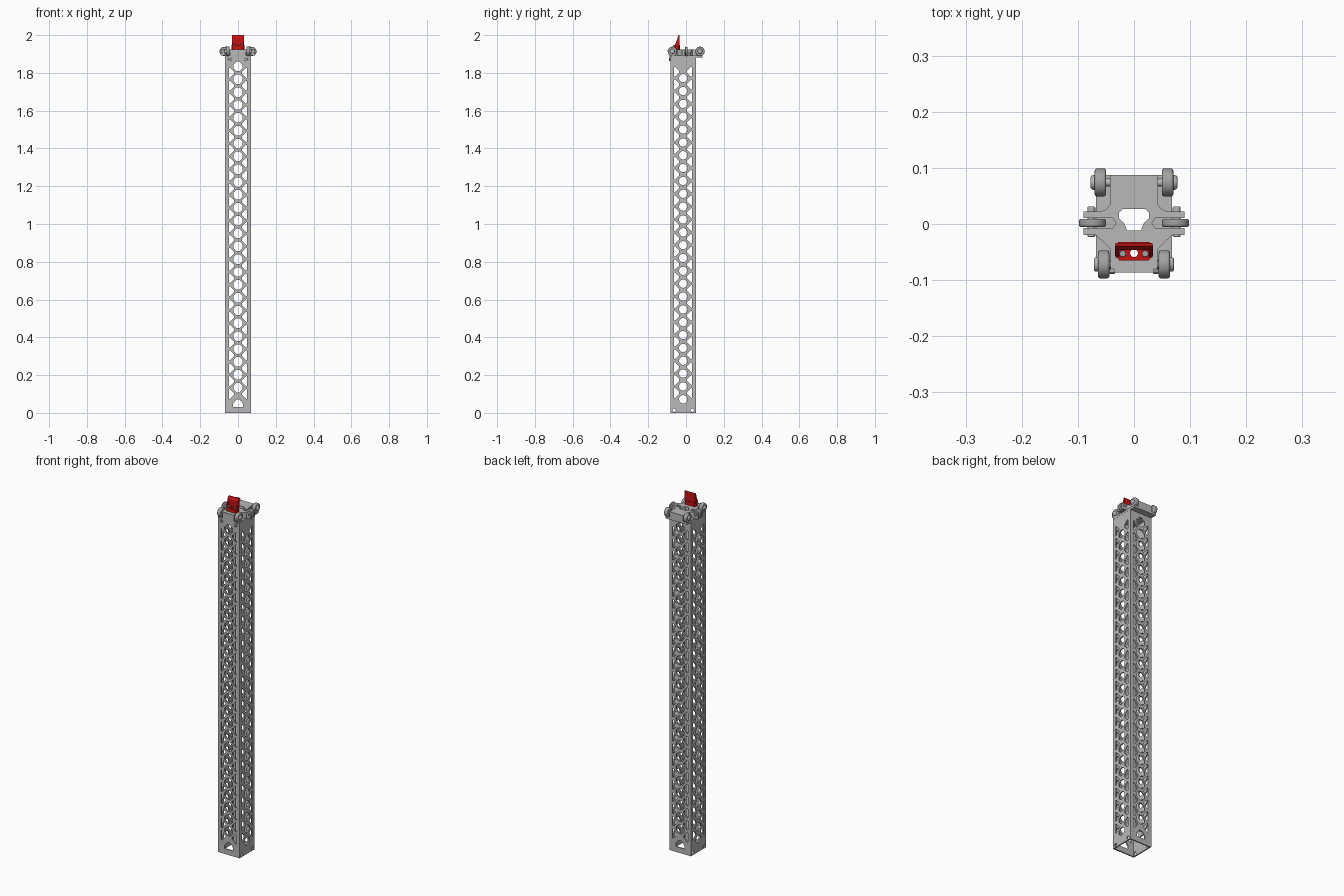
import bpy, math
from mathutils import Matrix, Vector

if "Cube" in bpy.data.objects:
    bpy.data.objects.remove(bpy.data.objects["Cube"])

def material(name, rgb):
    m = bpy.data.materials.new(name)
    m.diffuse_color = (*rgb, 1)
    m.use_nodes = True
    m.node_tree.nodes["Principled BSDF"].inputs["Base Color"].default_value = m.diffuse_color
    return m

ALU = material("light grey metal", (0.48, 0.48, 0.48))
STEEL = material("mid grey metal", (0.36, 0.36, 0.36))
RED = material("red", (0.58, 0.006, 0.006))

UPRIGHT = Matrix.Rotation(math.pi / 2, 4, 'X')      # local (x, y) becomes (x, z)
SIDEWAYS = Matrix.Rotation(math.pi / 2, 4, 'Z') @ UPRIGHT  # local (x, y) becomes (y, z)

def circle(x, y, r, n=20):
    return [(x + r * math.cos(2 * math.pi * i / n), y + r * math.sin(2 * math.pi * i / n))
            for i in range(n)]

def sheet(name, loops, thick, matrix, mat):
    """Flat plate from an outline followed by hole outlines."""
    cu = bpy.data.curves.new(name, 'CURVE')
    cu.dimensions, cu.fill_mode, cu.extrude = '2D', 'BOTH', thick / 2
    for pts in loops:
        sp = cu.splines.new('POLY')
        sp.points.add(len(pts) - 1)
        for p, (x, y) in zip(sp.points, pts):
            p.co = (x, y, 0, 1)
        sp.use_cyclic_u = True
    tmp = bpy.data.objects.new(name + "_outline", cu)
    bpy.context.collection.objects.link(tmp)
    dg = bpy.context.evaluated_depsgraph_get()
    me = bpy.data.meshes.new_from_object(tmp.evaluated_get(dg))
    bpy.data.objects.remove(tmp)
    me.transform(matrix)
    me.materials.clear()
    me.materials.append(mat)
    for p in me.polygons:
        p.use_smooth = False
        p.material_index = 0
    ob = bpy.data.objects.new(name, me)
    bpy.context.collection.objects.link(ob)
    return ob

def rod(name, center, r, length, axis, mat, bevel=0.0, n=28):
    """Cylinder along an axis with an optional rounded rim."""
    bpy.ops.mesh.primitive_cylinder_add(vertices=n, radius=r, depth=length)
    ob = bpy.context.object
    ob.name = name
    rot = Vector((0, 0, 1)).rotation_difference(Vector(axis)).to_matrix().to_4x4()
    ob.data.transform(Matrix.Translation(center) @ rot)
    ob.data.materials.append(mat)
    if bevel:
        b = ob.modifiers.new("rim", 'BEVEL')
        b.width, b.segments, b.limit_method = bevel, 3, 'ANGLE'
        b.angle_limit = math.radians(50)
    bpy.ops.object.shade_smooth_by_angle(angle=math.radians(40))
    return ob

# --- perforated square tube -------------------------------------------------
W, H, T, CY, PITCH = 0.0675, 1.885, 0.007, -0.015, 0.068

def triangles(z):
    half = [(.048, -.026), (.048, .026), (.042, .026), (.021, .005), (.021, -.005), (.042, -.026)]
    return [[(s * x, z + y) for x, y in half] for s in (-1, 1)]

def diamond(z, a=.026, c=.009):
    return [(a, z - c), (a, z + c), (c, z + a), (-c, z + a),
            (-a, z + c), (-a, z - c), (-c, z - a), (c, z - a)]

def rect(w, z0, z1):
    return [(-w, z0), (w, z0), (w, z1), (-w, z1)]

face = [rect(W, 0, H)]
for k in range(26):
    face += triangles(0.1 + PITCH * k)
    face.append(diamond(0.134 + PITCH * k, .025))
face.append([(-.026, .03), (.026, .03), (.026, .05), (.009, .07), (-.009, .07), (-.026, .05)])

side = [rect(W - T, 0, H)]
for k in range(26):
    side += triangles(1.806 - PITCH * k)
    side.append(circle(0, 1.772 - PITCH * k, .022))
side += [circle(s * .048, .014, .009, 14) for s in (-1, 1)]

for name, s in (("front", -1), ("back", 1)):
    sheet("tube_wall_" + name, face, T,
          Matrix.Translation((0, CY + s * (W - T / 2), 0)) @ UPRIGHT, ALU)
for name, s in (("left", -1), ("right", 1)):
    sheet("tube_wall_" + name, side, T,
          Matrix.Translation((s * (W - T / 2), CY, 0)) @ SIDEWAYS, ALU)

# --- carriage at the top ----------------------------------------------------
def mirrored(half):
    return half + [(-x, y) for x, y in reversed(half)]

window = mirrored([(.012, -.012), (.018, .002), (.027, .010), (.027, .020), (.02, .027)])
pin_hole = circle(0, -.052, .007, 16)

sheet("carriage_base",
      [mirrored([(.068, -.08), (.068, .045), (.068, .087)]), window, pin_hole],
      0.012, Matrix.Translation((0, 0, 1.887)), ALU)

body = mirrored([(.042, -.08), (.042, -.045), (.055, -.032), (.068, -.02), (.09, -.02),
                 (.09, -.007), (.038, -.007), (.032, .002), (.038, .011), (.09, .011),
                 (.09, .022), (.06, .022), (.05, .026), (.043, .034), (.043, .087)])
sheet("carriage_body", [body, window, pin_hole], 0.034,
      Matrix.Translation((0, 0, 1.908)), ALU)

# front tab bolted to the tube
sheet("front_tab", [mirrored([(.05, 1.862), (.05, 1.88), (.036, 1.89), (.036, 1.925)])],
      0.006, Matrix.Translation((0, -.0835, 0)) @ UPRIGHT, ALU)

ZR = 1.914
for s, n in ((-1, "left"), (1, "right")):
    # corner rollers turning about x
    for tag, x, y in (("front", .054, -.072), ("back", .06, .074)):
        rod(f"{tag}_roller_{n}", (s * x, y, ZR), .025, .020, (1, 0, 0), STEEL, .004)
        rod(f"{tag}_roller_bolt_{n}", (s * (x + .005), y, ZR), .013, .025, (1, 0, 0), ALU, .005)
        rod(f"{tag}_roller_axle_{n}", (s * (x - .018), y, ZR), .007, .02, (1, 0, 0), ALU)
    # side rollers turning about y
    rod(f"side_roller_{n}", (s * .074, .002, ZR), .024, .014, (0, 1, 0), STEEL, .003)
    rod(f"side_roller_axle_{n}", (s * .076, .004, ZR), .007, .054, (0, 1, 0), ALU, .002)
    # tab bolts
    rod(f"tab_bolt_{n}", (s * .043, -.085, 1.871), .009, .008, (0, 1, 0), STEEL, .002, 16)
    # hook bolts
    rod(f"hook_bolt_{n}", (s * .02, -.053, 1.949), .006, .008, (0, 0, 1), STEEL, .001, 14)

# --- red hook ---------------------------------------------------------------
hook_base = [(-.034, -.056), (-.026, -.065), (.026, -.065), (.034, -.056),
             (.034, -.039), (.027, -.032), (-.027, -.032), (-.034, -.039)]
sheet("hook_base", [hook_base, pin_hole], 0.024, Matrix.Translation((0, 0, 1.935)), RED)
# upright blade with a slanted tip
blade = [(-.045, 1.945), (-.034, 1.945), (-.034, 2.0), (-.039, 2.0), (-.046, 1.986)]
sheet("hook_blade", [blade], 0.066, SIDEWAYS, RED)
# side ribs bracing the blade
for s, n in ((-1, "left"), (1, "right")):
    rib = [(-.06, 1.945), (-.044, 1.945), (-.044, 1.982), (-.05, 1.97)]
    sheet("hook_rib_" + n, [rib], 0.006, Matrix.Translation((s * .03, 0, 0)) @ SIDEWAYS, RED)
